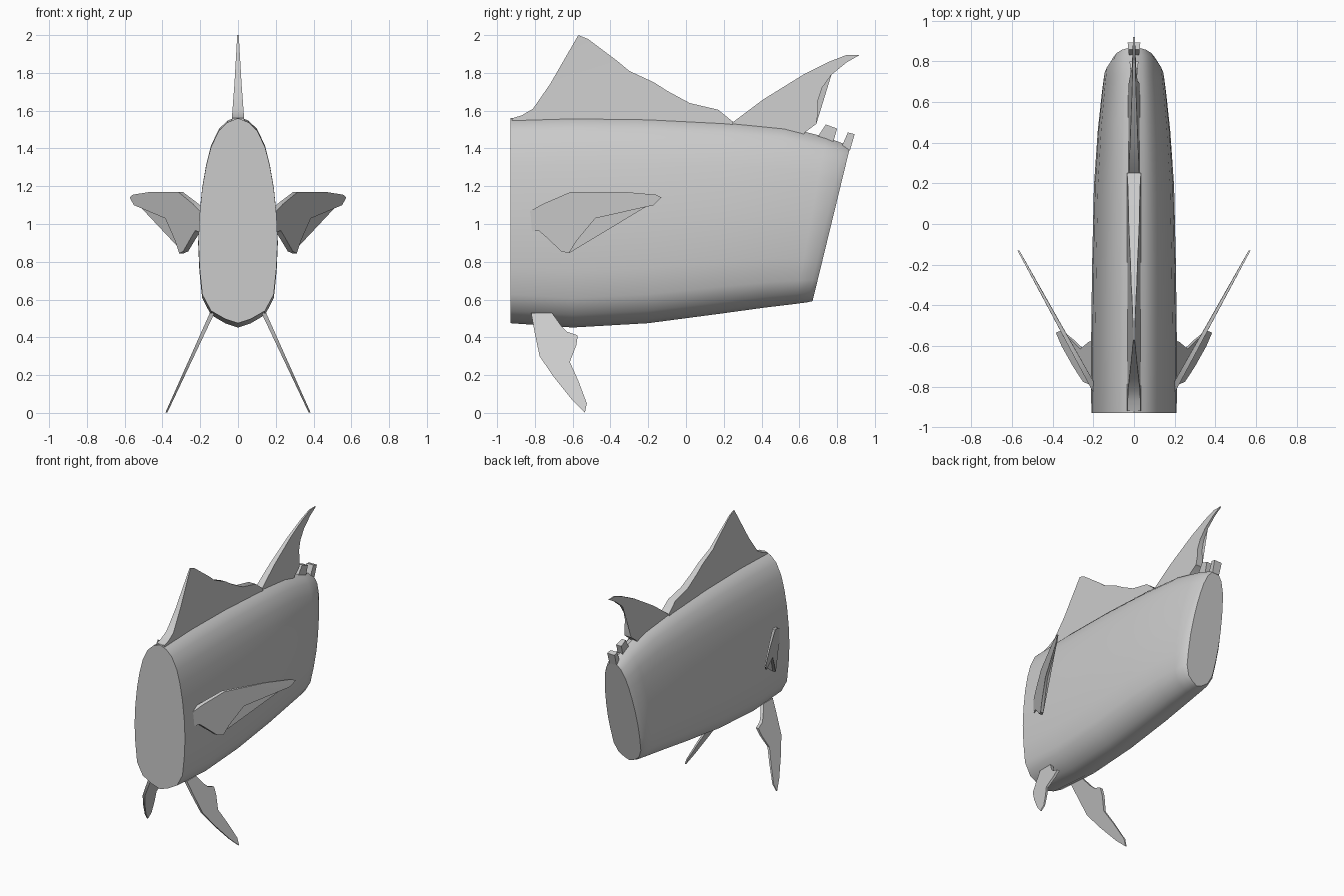
import bpy, bmesh, math

if "Cube" in bpy.data.objects:
    bpy.data.objects.remove(bpy.data.objects["Cube"])


def finish(bm, name, mirror=False):
    bmesh.ops.recalc_face_normals(bm, faces=bm.faces)
    me = bpy.data.meshes.new(name)
    bm.to_mesh(me)
    bm.free()
    ob = bpy.data.objects.new(name, me)
    bpy.context.collection.objects.link(ob)
    if mirror:
        ob.modifiers.new("Mirror", 'MIRROR')
    bpy.ops.object.select_all(action='DESELECT')
    ob.select_set(True)
    bpy.context.view_layer.objects.active = ob
    bpy.ops.object.shade_smooth_by_angle(angle=math.radians(40))
    return ob


def fin(name, outline, thick, plane=lambda y, z: 0.0, mirror=False):
    """Thin blade from a (y, z) outline; thick and plane give half thickness and x."""
    bm = bmesh.new()
    rings = [[bm.verts.new((plane(y, z) + s * thick(y, z), y, z)) for y, z in outline]
             for s in (-1, 1)]
    sides = [bm.faces.new(r) for r in rings]
    n = len(outline)
    for i in range(n):
        j = (i + 1) % n
        bm.faces.new((rings[0][i], rings[0][j], rings[1][j], rings[1][i]))
    bmesh.ops.triangulate(bm, faces=sides)
    return finish(bm, name, mirror)


# Body: cross-sections lofted from the flat front to the slanted rear cut
half = [(0, 0), (.02, .32), (.06, .68), (.14, .9), (.27, .97), (.4, 1), (.53, .97),
        (.66, .9), (.77, .8), (.86, .68), (.94, .48), (.98, .26), (1, 0)]
# y bottom, z bottom, y top, z top, half width
stations = [(-.93, .475, -.93, 1.56, .21), (-.6, .452, -.6, 1.57, .211),
            (-.2, .475, -.2, 1.565, .206), (.18, .525, .2, 1.545, .197),
            (.42, .558, .52, 1.515, .178), (.58, .577, .74, 1.46, .158),
            (.645, .586, .835, 1.425, .148), (.67, .592, .868, 1.405, .125)]
bm = bmesh.new()
prev = None
for k, (yb, zb, yt, zt, w) in enumerate(stations):
    loop = half + [(t, -x) for t, x in half[-2:0:-1]]
    ring = [bm.verts.new((x * w, yb + (yt - yb) * t, zb + (zt - zb) * t)) for t, x in loop]
    if prev:
        for i in range(len(ring)):
            j = (i + 1) % len(ring)
            bm.faces.new((prev[i], prev[j], ring[j], ring[i]))
    if k in (0, len(stations) - 1):
        bm.faces.new(ring)
    prev = ring
finish(bm, "body")

# Dorsal fins, thick at the root and thin at the tip
taper = lambda y, z: max(.004, .034 - .075 * (z - 1.54))
fin("front_dorsal_fin",
    [(-.92, 1.5), (-.92, 1.56), (-.87, 1.575), (-.81, 1.61), (-.72, 1.74), (-.57, 2.0),
     (-.52, 1.98), (-.36, 1.86), (-.3, 1.81), (-.17, 1.75), (-.1, 1.705), (.02, 1.64),
     (.17, 1.605), (.25, 1.54), (.25, 1.48)], taper)
fin("rear_dorsal_fin",
    [(.22, 1.5), (.25, 1.54), (.41, 1.66), (.62, 1.79), (.76, 1.86), (.85, 1.895),
     (.92, 1.895), (.85, 1.855), (.77, 1.79), (.72, 1.72), (.697, 1.65), (.7, 1.6),
     (.69, 1.53), (.63, 1.485), (.6, 1.44)],
    lambda y, z: max(.004, .026 - .06 * (z - 1.54)))

# Finlets behind the rear dorsal fin
for i, pts in enumerate([
        [(.69, 1.45), (.74, 1.527), (.8, 1.505), (.77, 1.4)],
        [(.82, 1.4), (.832, 1.42), (.857, 1.485), (.893, 1.475), (.868, 1.39)]]):
    fin(f"finlet_{i + 1}", pts, lambda y, z: .012 + max(0, (y - .7) * .1))

# Pectoral fins, swept back and outward
fin("pectoral_fins",
    [(-.84, 1.06), (-.76, 1.105), (-.61, 1.17), (-.33, 1.17), (-.16, 1.155), (-.13, 1.14),
     (-.17, 1.1), (-.48, 1.03), (-.58, .91), (-.62, .845), (-.66, .855), (-.74, .93),
     (-.78, .965), (-.84, .955)],
    lambda y, z: max(.005, .016 - .02 * (y + .8)),
    lambda y, z: .2 + .55 * (y + .8), True)

# Pelvic fins, splayed downward
fin("pelvic_fins",
    [(-.82, .53), (-.8, .42), (-.775, .3), (-.7, .19), (-.6, .065), (-.535, .002),
     (-.525, .05), (-.57, .17), (-.615, .27), (-.58, .36), (-.573, .41), (-.63, .43),
     (-.66, .46), (-.71, .53)],
    lambda y, z: .005 + .014 * max(0, z),
    lambda y, z: .38 - .46 * z, True)
